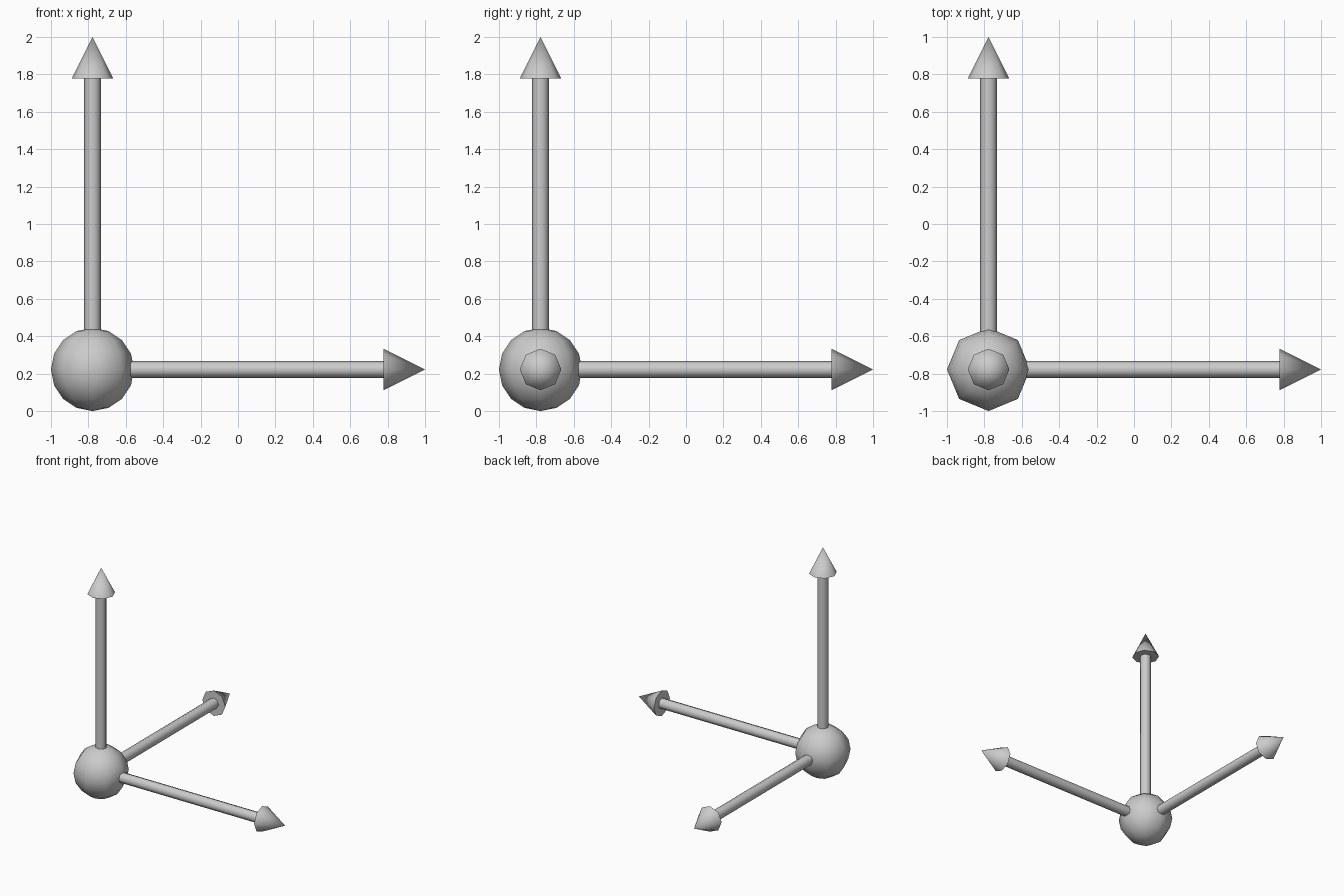
import bpy
from math import radians
from mathutils import Vector

if "Cube" in bpy.data.objects:
    bpy.data.objects.remove(bpy.data.objects["Cube"])

R = 2 / 9                                # ball radius
C = Vector((-1 + R, -1 + R, R))          # ball centre
TIP = 2 - R                              # centre to arrow tip
SIDES = 8


def finish(name):
    ob = bpy.context.object
    ob.name = name
    bpy.ops.object.shade_smooth_by_angle(angle=radians(60))


# Ball at the origin of the axes
bpy.ops.mesh.primitive_uv_sphere_add(segments=SIDES, ring_count=8, radius=R, location=C)
finish("origin_ball")

# One shaft and one arrowhead along each axis
for axis, d in (("x", Vector((1, 0, 0))), ("y", Vector((0, 1, 0))), ("z", Vector((0, 0, 1)))):
    rot = {"x": (0, radians(90), 0), "y": (radians(-90), 0, 0), "z": (0, 0, 0)}[axis]
    length = TIP - R
    bpy.ops.mesh.primitive_cylinder_add(vertices=SIDES, radius=0.045, depth=length,
                                        location=C + d * length / 2, rotation=rot)
    finish(axis + "_shaft")
    bpy.ops.mesh.primitive_cone_add(vertices=SIDES, radius1=R / 2, radius2=0, depth=R,
                                    location=C + d * (TIP - R / 2), rotation=rot)
    finish(axis + "_arrowhead")
